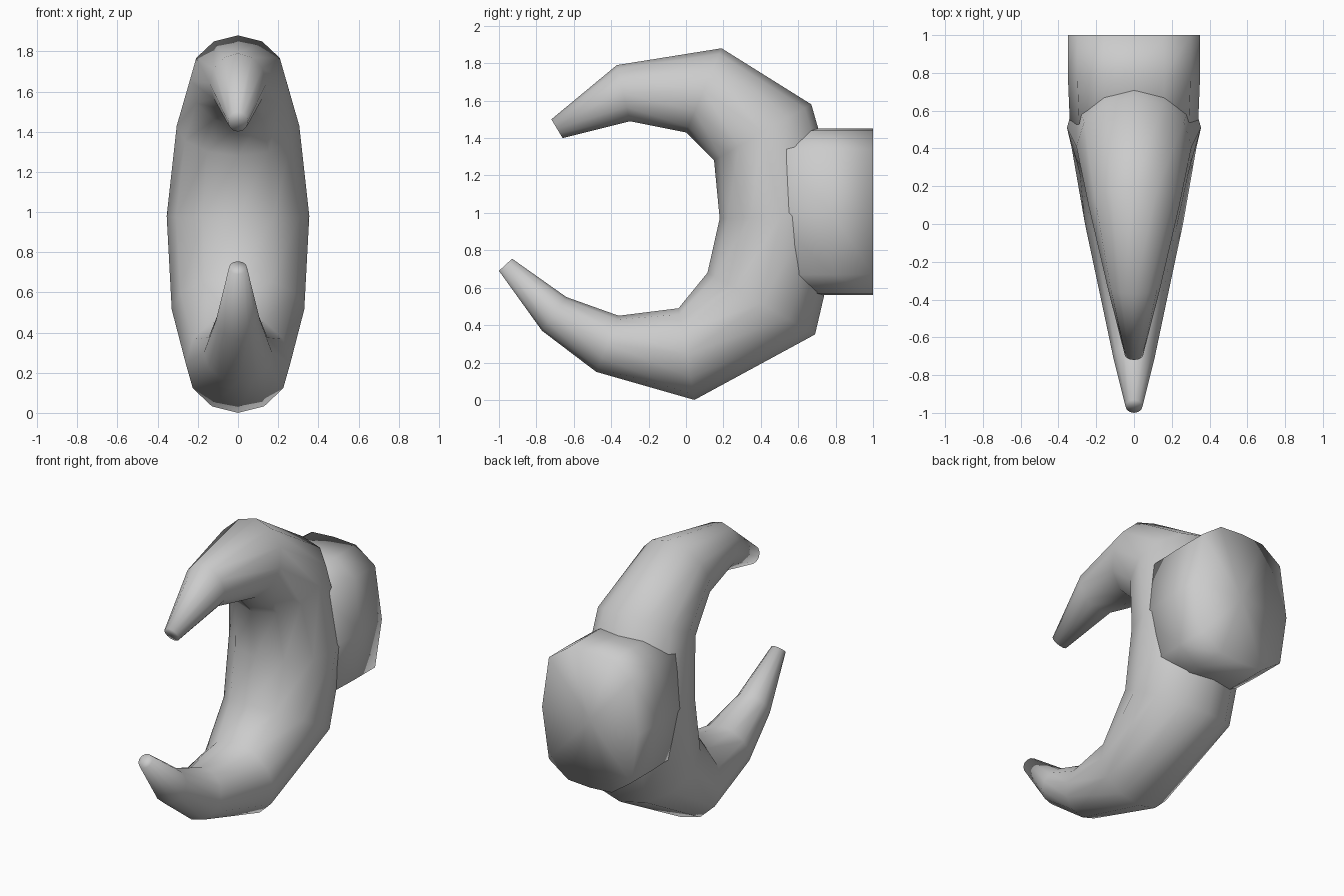
import bpy, bmesh
from math import sin, cos, tau
from mathutils import Vector

if "Cube" in bpy.data.objects:
    bpy.data.objects.remove(bpy.data.objects["Cube"])

SIDES = 12
grey = bpy.data.materials.new("plain grey")
grey.use_nodes = True
colour = (0.6, 0.6, 0.6, 1)
grey.diffuse_color = colour
grey.node_tree.nodes["Principled BSDF"].inputs["Base Color"].default_value = colour


def ellipse_ring(inner, outer, half_width):
    """Elliptical section spanning from the inner to the outer curve of the claw."""
    a, b = Vector((0, *inner)), Vector((0, *outer))
    mid, arm = (a + b) / 2, (b - a) / 2
    return [mid + arm * cos(tau * i / SIDES) + Vector((half_width * sin(tau * i / SIDES), 0, 0))
            for i in range(SIDES)]


def loft(name, rings):
    """Skin a list of rings and close both ends."""
    bm = bmesh.new()
    loops = [[bm.verts.new(p) for p in ring] for ring in rings]
    for r, s in zip(loops, loops[1:]):
        for i in range(len(r)):
            j = (i + 1) % len(r)
            bm.faces.new((r[i], r[j], s[j], s[i]))
    for end in (loops[0], loops[-1]):
        cap = bm.faces.new(end)
        bmesh.ops.poke(bm, faces=[cap])
    bmesh.ops.recalc_face_normals(bm, faces=bm.faces)
    mesh = bpy.data.meshes.new(name)
    bm.to_mesh(mesh)
    bm.free()
    mesh.polygons.foreach_set("use_smooth", [True] * len(mesh.polygons))
    mesh.materials.append(grey)
    obj = bpy.data.objects.new(name, mesh)
    bpy.context.collection.objects.link(obj)
    return obj


# Curved pincer: inner (y, z), outer (y, z), half width, from upper to lower tip
stations = [
    ((-0.66, 1.40), (-0.72, 1.50), 0.05),
    ((-0.30, 1.49), (-0.37, 1.79), 0.14),
    ((0.00, 1.43), (0.19, 1.88), 0.24),
    ((0.15, 1.28), (0.67, 1.58), 0.305),
    ((0.18, 0.97), (0.84, 0.99), 0.355),
    ((0.115, 0.68), (0.69, 0.35), 0.33),
    ((-0.04, 0.49), (0.045, 0.00), 0.26),
    ((-0.36, 0.45), (-0.48, 0.15), 0.17),
    ((-0.64, 0.55), (-0.77, 0.37), 0.11),
    ((-0.93, 0.755), (-1.00, 0.69), 0.045),
]
loft("pincer", [ellipse_ring(*s) for s in stations])

# Rounded rectangular wrist stub at the back, mirrored left to right
half = [(0, 1.45), (0.16, 1.44), (0.30, 1.34), (0.35, 1.0),
        (0.30, 0.67), (0.16, 0.57), (0, 0.56)]
section = half + [(-x, z) for x, z in half[-2:0:-1]]
loft("wrist", [[Vector((x * k, y, z)) for x, z in section]
               for y, k in ((0.45, 0.96), (0.78, 1), (1.0, 1))])
